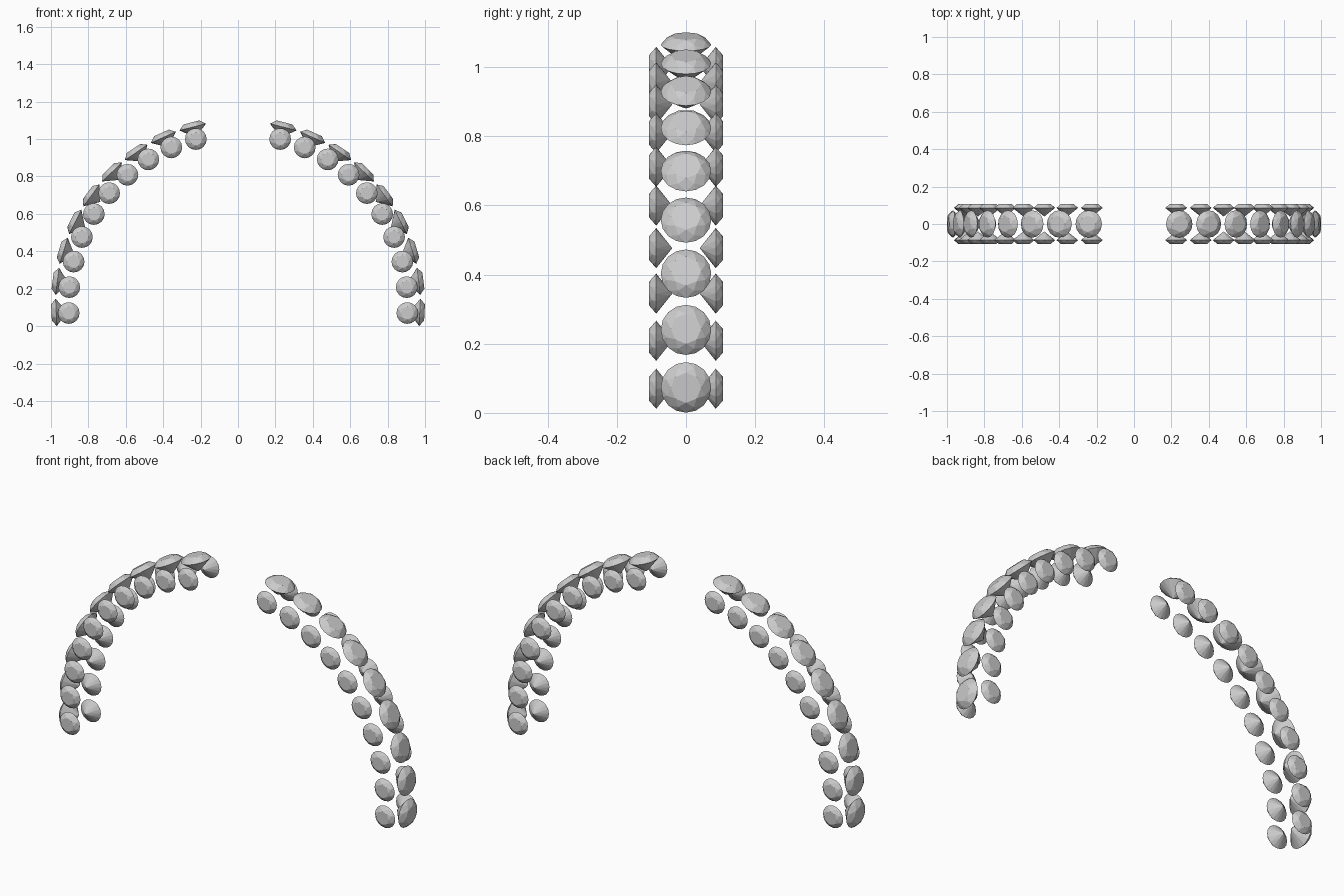
import bpy, bmesh
from math import radians, cos, sin, pi
from mathutils import Vector

if "Cube" in bpy.data.objects:
    bpy.data.objects.remove(bpy.data.objects["Cube"])

CENTRE_Z = 0.122          # centre height of the arch


def ring(n, r, z, offset=0.0):
    return [(r * cos(2 * pi * i / n + offset), r * sin(2 * pi * i / n + offset), z)
            for i in range(n)]


def gem_mesh(name, radius):
    """Faceted round brilliant: table, star points, girdle, pavilion, culet."""
    half = pi / 8
    pts = ring(8, 0.6, 0.35) + ring(8, 0.83, 0.20, half) + ring(16, 1.0, 0.0)
    pts += ring(8, 0.3, -0.578, half) + [(0, 0, -0.8)]
    bm = bmesh.new()
    for p in pts:
        bm.verts.new(Vector(p) * radius)
    bmesh.ops.convex_hull(bm, input=bm.verts[:])
    bmesh.ops.dissolve_limit(bm, angle_limit=radians(1.5), verts=bm.verts[:], edges=bm.edges[:])
    bmesh.ops.recalc_face_normals(bm, faces=bm.faces[:])
    mesh = bpy.data.meshes.new(name)
    bm.to_mesh(mesh)
    bm.free()
    return mesh


def place(name, mesh, loc, facing):
    ob = bpy.data.objects.new(name, mesh)
    ob.location = loc
    ob.rotation_euler = Vector(facing).to_track_quat('Z', 'Y').to_euler()
    bpy.context.collection.objects.link(ob)


def arc(count, start, end, radius):
    for i in range(count):
        a = radians(start + (end - start) * i / (count - 1))
        yield i, radius * cos(a), CENTRE_Z + radius * sin(a), a


large = gem_mesh("large_gem", 0.073)
small = gem_mesh("small_gem", 0.058)

for side, s in (("right", 1), ("left", -1)):
    # large gems facing outwards along the rim
    for i, x, z, a in arc(9, -2.85, 75.6, 0.973):
        place(f"rim_gem_{side}_{i}", large, (s * x, 0, z), (s * cos(a), 0, sin(a)))
    # small gems on the front and back faces
    for i, x, z, a in arc(10, -3.3, 75.6, 0.9065):
        for face, y in (("front", -1), ("back", 1)):
            place(f"{face}_gem_{side}_{i}", small, (s * x, y * 0.086, z), (0, y, 0))
